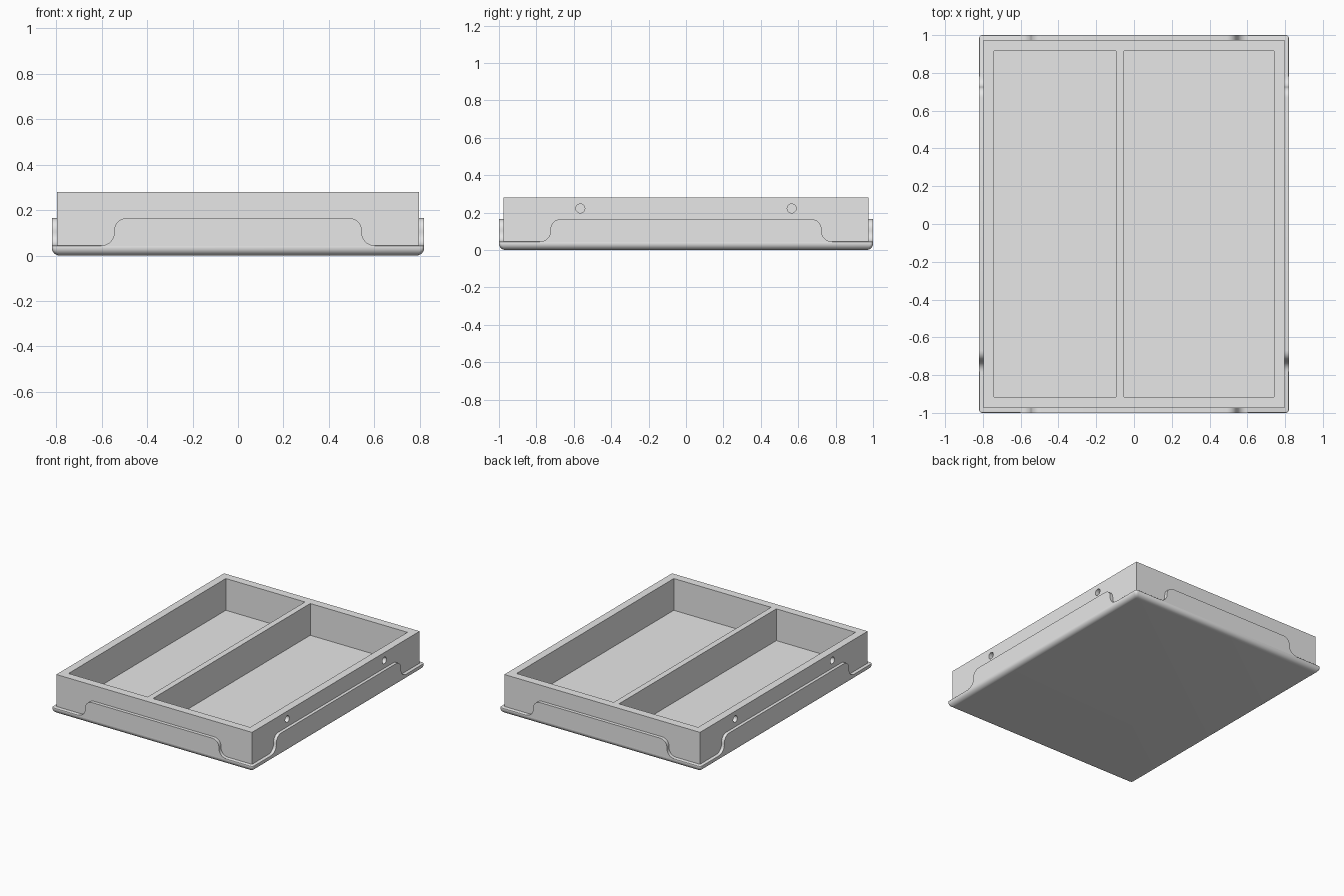
import bpy, bmesh
from math import pi, sin, cos, radians
from mathutils import Matrix, Vector

if "Cube" in bpy.data.objects:
    bpy.data.objects.remove(bpy.data.objects["Cube"], do_unlink=True)

grey = bpy.data.materials.new("light_grey")
grey.use_nodes = True
grey.diffuse_color = (0.8, 0.8, 0.8, 1)
grey.node_tree.nodes["Principled BSDF"].inputs["Base Color"].default_value = (0.8, 0.8, 0.8, 1)

HX, HY = 0.82, 1.0            # half size of the base
BX, BY, TOP = 0.797, 0.975, 0.28   # half size and top of the box
RIM, FLAP = 0.045, 0.165      # heights of base rim and side flaps


def finish(bm, name):
    bmesh.ops.recalc_face_normals(bm, faces=bm.faces)
    mesh = bpy.data.meshes.new(name)
    bm.to_mesh(mesh)
    bm.free()
    mesh.materials.append(grey)
    ob = bpy.data.objects.new(name, mesh)
    bpy.context.collection.objects.link(ob)
    return ob


def smooth(ob):
    bpy.ops.object.select_all(action="DESELECT")
    ob.select_set(True)
    bpy.context.view_layer.objects.active = ob
    bpy.ops.object.shade_smooth_by_angle(angle=radians(30))


def box(name, lo, hi):
    bm = bmesh.new()
    lo, hi = Vector(lo), Vector(hi)
    size = hi - lo
    bmesh.ops.create_cube(bm, size=1, matrix=Matrix.Translation((lo + hi) / 2) @ Matrix.Diagonal((*size, 1)))
    return finish(bm, name)


def cut(ob, cutter):
    mod = ob.modifiers.new("cut", "BOOLEAN")
    mod.operation, mod.solver, mod.object = "DIFFERENCE", "EXACT", cutter
    bpy.context.view_layer.objects.active = ob
    bpy.ops.object.modifier_apply(modifier=mod.name)
    bpy.data.objects.remove(cutter, do_unlink=True)


def arc(cx, cy, r, start, end, n=8):
    angles = [radians(start + (end - start) * i / n) for i in range(n + 1)]
    return [(cx + r * cos(a), cy + r * sin(a)) for a in angles]


def rounded_rect(hx, hy, r):
    corners = [(1, 1, 0), (-1, 1, 90), (-1, -1, 180), (1, -1, 270)]
    return [p for sx, sy, a in corners
            for p in arc(sx * (hx - r), sy * (hy - r), r, a, a + 90, 4)]


# Base: rounded rectangles lofted up a curved lower edge and a softened rim
R, r = 0.035, 0.006
levels = [(R * (1 - sin(i * pi / 16)), R * (1 - cos(i * pi / 16))) for i in range(9)]
levels += [(r * (1 - cos(i * pi / 6)), RIM - r + r * sin(i * pi / 6)) for i in range(4)]
bm = bmesh.new()
rings = [[bm.verts.new((x, y, z)) for x, y in rounded_rect(HX - inset, HY - inset, 0.016)]
         for inset, z in levels]
for low, high in zip(rings, rings[1:]):
    for i in range(len(low)):
        j = (i + 1) % len(low)
        bm.faces.new((low[i], low[j], high[j], high[i]))
bm.faces.new(rings[0])
bm.faces.new(rings[-1])
base = finish(bm, "base")

# Side flaps: raised panels with S-curved ends
def flap(name, half_top, dist, turn):
    s = 0.055
    right = [(half_top + 2 * s, RIM - 0.009)]
    right += arc(half_top + 2 * s, RIM + s, s, 270, 180)
    right += arc(half_top, FLAP - s, s, 0, 90)
    outline = right + [(-u, z) for u, z in reversed(right)]
    bm = bmesh.new()
    face = bm.faces.new([bm.verts.new((u, -dist, z)) for u, z in outline])
    out = bmesh.ops.extrude_face_region(bm, geom=[face])
    moved = [g for g in out["geom"] if isinstance(g, bmesh.types.BMVert)]
    bmesh.ops.translate(bm, verts=moved, vec=(0, 0.03, 0))
    bm.transform(Matrix.Rotation(radians(turn), 4, "Z"))
    return finish(bm, name)


flaps = [flap("front_flap", 0.49, HY, 0), flap("left_flap", 0.67, HX, 90),
         flap("back_flap", 0.49, HY, 180), flap("right_flap", 0.67, HX, 270)]

# Open box with two unequal compartments
tray = box("tray_box", (-BX, -BY, 0.02), (BX, BY, TOP))
for x0, x1 in ((-0.74, -0.095), (-0.052, 0.74)):
    cut(tray, box("compartment_cutter", (x0, -0.915, 0.046), (x1, 0.915, 0.4)))

# Round blind holes in the long sides
for side in (-1, 1):
    for y in (-0.565, 0.565):
        bm = bmesh.new()
        place = Matrix.Translation((side * BX, y, 0.222)) @ Matrix.Rotation(pi / 2, 4, "Y")
        bmesh.ops.create_cone(bm, cap_ends=True, segments=32, radius1=0.024,
                              radius2=0.024, depth=0.06, matrix=place)
        cut(tray, finish(bm, "hole_cutter"))

for ob in [base, tray] + flaps:
    smooth(ob)
